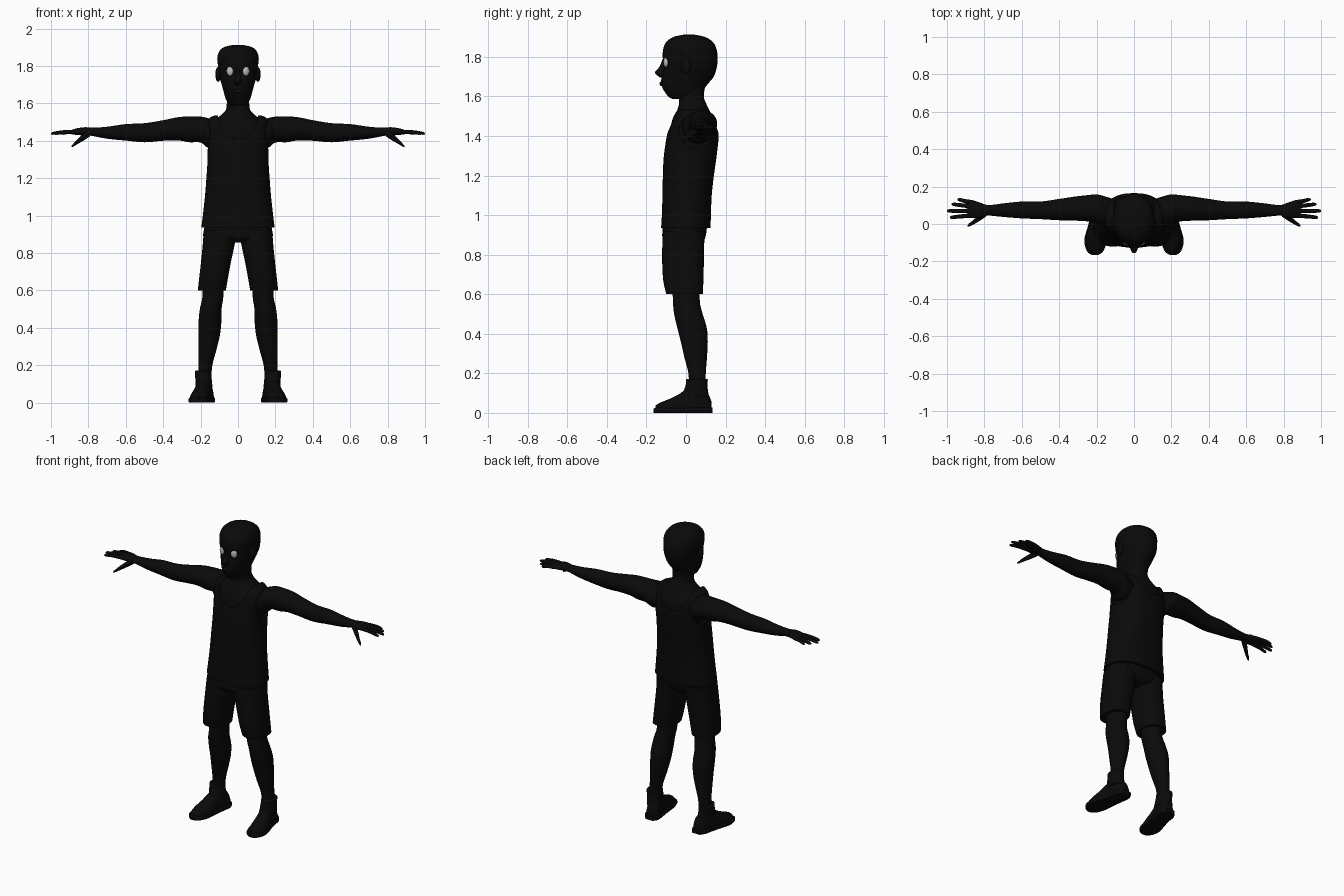
import bpy, bmesh, math
from mathutils import Matrix


def material(name, value):
    m = bpy.data.materials.new(name)
    m.diffuse_color = (value, value, value, 1)
    return m


BLACK = material("matte_black", 0.003)
GREY = material("eye_grey", 0.5)


def finish(bm, name, mat=BLACK, angle=40):
    bmesh.ops.recalc_face_normals(bm, faces=bm.faces)
    mesh = bpy.data.meshes.new(name)
    bm.to_mesh(mesh)
    bm.free()
    ob = bpy.data.objects.new(name, mesh)
    bpy.context.collection.objects.link(ob)
    mesh.materials.append(mat)
    bpy.ops.object.select_all(action='DESELECT')
    ob.select_set(True)
    bpy.context.view_layer.objects.active = ob
    bpy.ops.object.shade_smooth_by_angle(angle=math.radians(angle))
    return ob


def smooth_rows(rows, steps):
    """Catmull-Rom interpolation of cross-section rows."""
    out = []
    for i in range(len(rows) - 1):
        a, b, c, d = (rows[max(i - 1, 0)], rows[i], rows[i + 1],
                      rows[min(i + 2, len(rows) - 1)])
        for k in range(steps):
            t = k / steps
            out.append([0.5 * (2 * q + (r - p) * t + (2 * p - 5 * q + 4 * r - s) * t * t
                               + (3 * q - p - 3 * r + s) * t ** 3)
                        for p, q, r, s in zip(a, b, c, d)])
    return out + [list(rows[-1])]


def loft(name, axis, rows, side=1, power=2.0, segs=32, steps=4, floor=False):
    """Skin of rings; each row is x, y, z, radius_u, radius_v across the axis."""
    bm = bmesh.new()
    u, v = [i for i in range(3) if i != axis]
    rings = []
    for row in smooth_rows(rows, steps):
        ring = []
        for k in range(segs):
            a = 2 * math.pi * k / segs
            p = row[:3]
            for i, r, w in ((u, row[3], math.cos(a)), (v, row[4], math.sin(a))):
                p[i] += max(r, 0.001) * math.copysign(abs(w) ** (2 / power), w)
            if floor:
                p[2] = max(p[2], 0)
            ring.append(bm.verts.new((p[0] * side, p[1], p[2])))
        rings.append(ring)
    for r0, r1 in zip(rings, rings[1:]):
        for k in range(segs):
            j = (k + 1) % segs
            bm.faces.new((r0[k], r0[j], r1[j], r1[k]))
    bm.faces.new(rings[0])
    bm.faces.new(rings[-1])
    return finish(bm, name)


def ellipsoid(name, loc, radii, mat=BLACK, turn=0.0):
    bm = bmesh.new()
    bmesh.ops.create_uvsphere(bm, u_segments=20, v_segments=12, radius=1)
    m = Matrix.Translation(loc) @ Matrix.Rotation(turn, 4, 'Z') @ Matrix.Diagonal((*radii, 1))
    bmesh.ops.transform(bm, matrix=m, verts=bm.verts)
    return finish(bm, name, mat)


def span(z, x, rx, y0, y1):
    """Horizontal ring given by its front and back y."""
    return (x, (y0 + y1) / 2, z, rx, (y1 - y0) / 2)


def cut(ob, cutter):
    mod = ob.modifiers.new("cut", 'BOOLEAN')
    mod.object = cutter
    mod.solver = 'EXACT'
    bpy.context.view_layer.objects.active = ob
    bpy.ops.object.modifier_apply(modifier=mod.name)
    bpy.data.objects.remove(cutter)


# Upper body and neck
loft("upper_body", 2, [
    span(1.25, 0, .145, -.09, .12), span(1.40, 0, .152, -.085, .152),
    span(1.46, 0, .155, -.075, .148), span(1.50, 0, .140, -.062, .132),
    span(1.53, 0, .100, -.045, .118), span(1.56, 0, .068, -.036, .104),
    span(1.60, 0, .060, -.036, .090), span(1.67, 0, .062, -.040, .100)], power=2.2)

# Sleeveless shirt with a scooped neckline and armholes
shirt = loft("shirt", 2, [
    span(.935, 0, .196, -.126, .124), span(1.0, 0, .188, -.122, .126),
    span(1.1, 0, .177, -.119, .130), span(1.2, 0, .169, -.117, .141),
    span(1.3, 0, .163, -.112, .155), span(1.4, 0, .166, -.097, .165),
    span(1.46, 0, .168, -.084, .158), span(1.50, 0, .163, -.070, .145),
    span(1.525, 0, .148, -.055, .128), span(1.535, 0, .125, -.045, .115)],
    power=2.4, segs=48)
cut(shirt, loft("neck_cutter", 1, [(0, -.3, 1.55, .108, .14), (0, .3, 1.55, .108, .14)], steps=1))
for s in (-1, 1):
    cut(shirt, loft("armhole_cutter", 0, [(.137, .055, 1.425, .09, .09),
                                          (.3, .055, 1.425, .09, .09)], s, steps=1))

# Head and nose
loft("head", 2, [
    span(1.588, 0, .030, -.070, .030), span(1.60, 0, .052, -.090, .060),
    span(1.63, 0, .068, -.112, .085), span(1.66, 0, .076, -.124, .108),
    span(1.70, 0, .087, -.124, .140), span(1.74, 0, .100, -.114, .154),
    span(1.77, 0, .105, -.111, .159), span(1.80, 0, .107, -.118, .160),
    span(1.84, 0, .111, -.115, .154), span(1.875, 0, .102, -.100, .136),
    span(1.90, 0, .076, -.065, .098), span(1.912, 0, .028, -.015, .045)], power=2.1)
loft("nose", 2, [span(1.695, 0, .010, -.130, -.09), span(1.71, 0, .021, -.150, -.09),
                 span(1.725, 0, .018, -.156, -.09), span(1.75, 0, .012, -.134, -.09),
                 span(1.79, 0, .009, -.118, -.09)], segs=16)
ellipsoid("lips", (0, -.121, 1.665), (.03, .013, .013))

# Shorts waist
loft("shorts_waist", 2, [span(.855, 0, .10, -.08, .07), span(.88, 0, .180, -.117, .095),
                         span(.93, 0, .181, -.118, .105), span(1.0, 0, .170, -.11, .11)],
     power=2.4)

for s, tag in ((-1, "right"), (1, "left")):
    # Eyes and ears
    ellipsoid(tag + "_eye", (s * .043, -.102, 1.772), (.019, .011, .025), GREY, s * .38)
    ellipsoid(tag + "_ear", (s * .106, .0, 1.755), (.014, .026, .040), turn=s * -.25)

    # Arm
    loft(tag + "_arm", 0, [
        (.10, .06, 1.435, .07, .065), (.16, .066, 1.442, .083, .079),
        (.20, .083, 1.460, .075, .069), (.26, .084, 1.461, .069, .069),
        (.32, .082, 1.464, .064, .062), (.40, .077, 1.455, .057, .055),
        (.50, .073, 1.443, .047, .051), (.60, .075, 1.445, .045, .044),
        (.70, .074, 1.443, .036, .032), (.78, .073, 1.448, .028, .022),
        (.82, .075, 1.452, .037, .022)], s)

    # Hand: palm, four fingers and thumb
    loft(tag + "_palm", 0, [(.78, .073, 1.448, .026, .020), (.82, .073, 1.450, .040, .022),
                            (.86, .079, 1.449, .047, .018), (.89, .082, 1.446, .042, .012)], s)
    for n, (y0, x1, y1) in enumerate(((.046, .985, .036), (.070, 1.0, .070),
                                      (.094, .975, .105), (.115, .945, .130))):
        loft(f"{tag}_finger_{n + 1}", 0, [
            (.86, y0, 1.448, .012, .011), ((.86 + x1) / 2, (y0 + y1) / 2, 1.447, .011, .010),
            (x1 - .012, y1, 1.440, .009, .008), (x1, y1, 1.438, .003, .003)], s, segs=12)
    loft(tag + "_thumb", 0, [(.79, .058, 1.444, .018, .020), (.825, .035, 1.420, .018, .019),
                             (.86, .008, 1.394, .012, .013), (.88, -.004, 1.377, .009, .008),
                             (.89, -.009, 1.370, .003, .003)], s, segs=14)

    # Shorts leg
    loft(tag + "_shorts_leg", 2, [
        span(.60, .140, .075, -.100, .085), span(.67, .130, .077, -.115, .088),
        span(.75, .118, .080, -.120, .090), span(.84, .104, .085, -.120, .091),
        span(.92, .094, .089, -.116, .098)], s, power=2.4)

    # Lower leg
    loft(tag + "_leg", 2, [
        span(.12, .180, .036, .015, .098), span(.20, .174, .037, .012, .100),
        span(.28, .163, .047, -.008, .106), span(.36, .154, .057, -.026, .110),
        span(.43, .150, .061, -.044, .105), span(.50, .146, .058, -.060, .084),
        span(.56, .135, .056, -.066, .070), span(.64, .132, .058, -.068, .070)], s)

    # Shoe: upper, flat sole and ankle collar
    loft(tag + "_shoe_upper", 1, [
        (.208, -.155, .0, .020, .035), (.208, -.135, .0, .043, .050),
        (.205, -.09, .0, .056, .068), (.197, -.04, .0, .054, .092),
        (.188, .01, .0, .048, .125), (.178, .06, .0, .045, .130),
        (.170, .105, .0, .042, .105), (.168, .128, .0, .026, .060)],
        s, power=2.3, floor=True)
    loft(tag + "_shoe_sole", 1, [
        (.208, -.165, .010, .018, .010), (.208, -.145, .013, .044, .014),
        (.205, -.09, .013, .061, .014), (.195, -.03, .013, .057, .014),
        (.180, .04, .014, .052, .015), (.172, .10, .014, .050, .015),
        (.168, .135, .013, .030, .014)], s, power=5, floor=True)
    loft(tag + "_shoe_collar", 2, [
        span(.08, .182, .046, -.020, .116), span(.12, .184, .044, -.008, .110),
        span(.15, .186, .044, .000, .108), span(.168, .187, .043, .000, .110),
        span(.172, .187, .038, .008, .104)], s)
